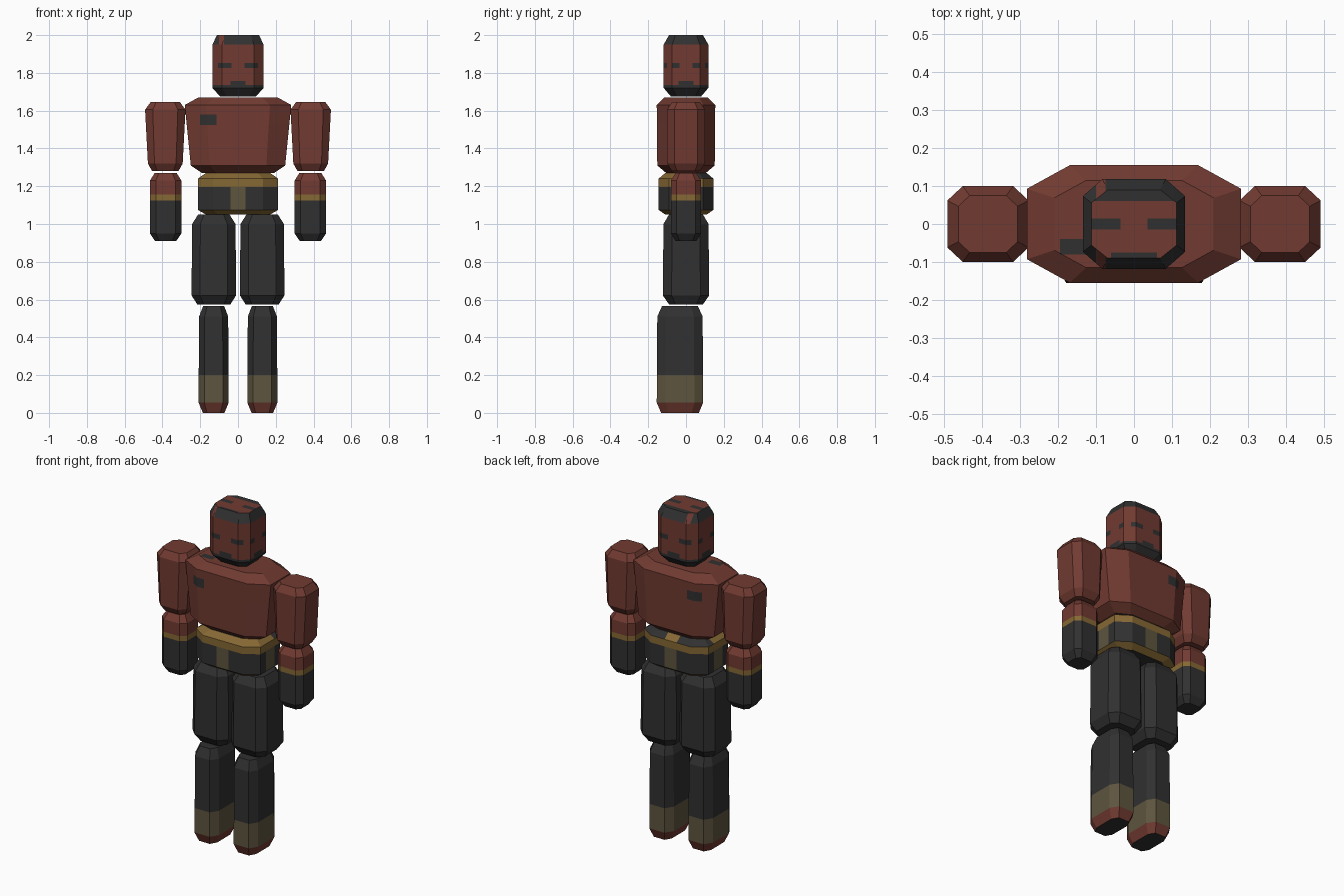
import bpy, bmesh
from mathutils import Vector

if "Cube" in bpy.data.objects:
    bpy.data.objects.remove(bpy.data.objects["Cube"])

RED, DARK, GOLD, OLIVE = range(4)


def material(name, rgb):
    m = bpy.data.materials.new(name)
    m.use_nodes = True
    m.diffuse_color = (*rgb, 1)
    m.node_tree.nodes["Principled BSDF"].inputs["Base Color"].default_value = (*rgb, 1)
    return m


MATS = [material("brick red", (0.165, 0.043, 0.031)),
        material("charcoal", (0.030, 0.030, 0.031)),
        material("gold", (0.235, 0.138, 0.034)),
        material("olive brown", (0.110, 0.090, 0.048))]


def block(name, rings, paint, center=(0, 0), chamfer=0.38, cuts=None):
    """Loft octagonal rings (z, half width, half depth), cut along colour edges, paint faces."""
    bm = bmesh.new()
    loops = []
    k = 1 - chamfer
    corners = [(k, -1), (1, -k), (1, k), (k, 1), (-k, 1), (-1, k), (-1, -k), (-k, -1)]
    for z, hx, hy in rings:
        loops.append([bm.verts.new((center[0] + u * hx, center[1] + v * hy, z)) for u, v in corners])
    for a, b in zip(loops, loops[1:]):
        for i in range(8):
            j = (i + 1) % 8
            bm.faces.new((a[i], a[j], b[j], b[i]))
    bm.faces.new(loops[0][::-1])
    bm.faces.new(loops[-1])
    for axis, values in (cuts or {}).items():
        normal = Vector([float(axis == c) for c in "xyz"])
        for v in values:
            bmesh.ops.bisect_plane(bm, geom=bm.verts[:] + bm.edges[:] + bm.faces[:],
                                   dist=1e-5, plane_co=normal * v, plane_no=normal)
    bmesh.ops.recalc_face_normals(bm, faces=bm.faces[:])
    for f in bm.faces:
        f.material_index = paint(f.calc_center_median(), f.normal)
    me = bpy.data.meshes.new(name)
    bm.to_mesh(me)
    bm.free()
    for m in MATS:
        me.materials.append(m)
    ob = bpy.data.objects.new(name, me)
    bpy.context.collection.objects.link(ob)
    return ob


# Head: hair, eyes, mouth and beard repeat on every side
def head_paint(c, n):
    if n.z > 0.95:
        eyes = abs(c.y) < 0.015 and abs(c.x) > 0.035
        chin = c.y < -0.075 and abs(c.x) < 0.06
        return DARK if eyes or chin or c.y > 0.06 else RED
    if c.z > 1.95:
        return RED if -0.1 < c.x < -0.075 and abs(c.y) > 0.05 else DARK
    if c.z < 1.735:
        return DARK
    across = abs(c.x) if abs(n.y) >= abs(n.x) else abs(c.y)
    eyes = 1.825 < c.z < 1.853 and 0.035 < across < 0.105
    mouth = c.z < 1.758 and across < 0.04
    return DARK if eyes or mouth else RED


block("head", [(1.675, 0.095, 0.08), (1.72, 0.135, 0.118), (1.95, 0.135, 0.118), (2.0, 0.112, 0.09)],
      head_paint, cuts={"x": [-0.105, -0.1, -0.075, -0.06, -0.04, -0.035, 0.035, 0.04, 0.06, 0.105],
                        "y": [-0.105, -0.075, -0.04, -0.035, -0.015, 0.015, 0.035, 0.04, 0.06, 0.105],
                        "z": [1.735, 1.758, 1.825, 1.853]})


# Torso with a dark badge on chest, back and shoulder
def torso_paint(c, n):
    flat = 1.525 < c.z < 1.58 and -0.2 < c.x < -0.115 and abs(n.y) > 0.3
    top = n.z > 0.3 and -0.195 < c.x < -0.115 and -0.08 < c.y < -0.04
    return DARK if flat or top else RED


block("torso", [(1.27, 0.19, 0.105), (1.31, 0.25, 0.152), (1.63, 0.282, 0.155), (1.67, 0.21, 0.115)],
      torso_paint, chamfer=0.4,
      cuts={"x": [-0.2, -0.195, -0.115], "y": [-0.08, -0.04], "z": [1.525, 1.58]})


# Pelvis with belt and buckle panels
def pelvis_paint(c, n):
    if abs(n.z) > 0.95:
        return DARK
    if c.z > 1.24:
        return GOLD if c.y < 0.05 or abs(c.x) < 0.04 else DARK
    if c.z > 1.197 or c.z < 1.075:
        return GOLD
    return OLIVE if min(abs(c.x), abs(c.y)) < 0.04 else DARK


block("pelvis", [(1.05, 0.17, 0.11), (1.075, 0.213, 0.145), (1.24, 0.213, 0.145), (1.27, 0.17, 0.11)],
      pelvis_paint, cuts={"x": [-0.04, 0.04], "y": [-0.04, 0.04], "z": [1.197]})


# Limb colour rules
def forearm_paint(c, n):
    return RED if c.z > 1.155 else GOLD if c.z > 1.125 else DARK


def shin_paint(c, n):
    if n.z < -0.95 or c.z > 0.2:
        return DARK
    return OLIVE if c.z > 0.055 else RED


# Arms and legs, one set per side
for side, s in (("left", 1), ("right", -1)):
    block(side + "_upper_arm",
          [(1.28, 0.07, 0.075), (1.32, 0.092, 0.1), (1.605, 0.107, 0.1), (1.645, 0.078, 0.075)],
          lambda c, n: RED, (s * 0.385, 0))
    block(side + "_forearm",
          [(0.91, 0.056, 0.055), (0.95, 0.083, 0.08), (1.23, 0.083, 0.08), (1.27, 0.058, 0.055)],
          forearm_paint, (s * 0.383, 0), cuts={"z": [1.125, 1.155]})
    block(side + "_thigh",
          [(0.575, 0.088, 0.09), (0.622, 0.118, 0.123), (1.0, 0.115, 0.119), (1.05, 0.083, 0.09)],
          lambda c, n: DARK, (s * 0.128, 0))
    block(side + "_shin",
          [(0, 0.057, 0.1), (0.055, 0.08, 0.123), (0.51, 0.077, 0.12), (0.565, 0.056, 0.095)],
          shin_paint, (s * 0.129, -0.032), cuts={"z": [0.2]})
